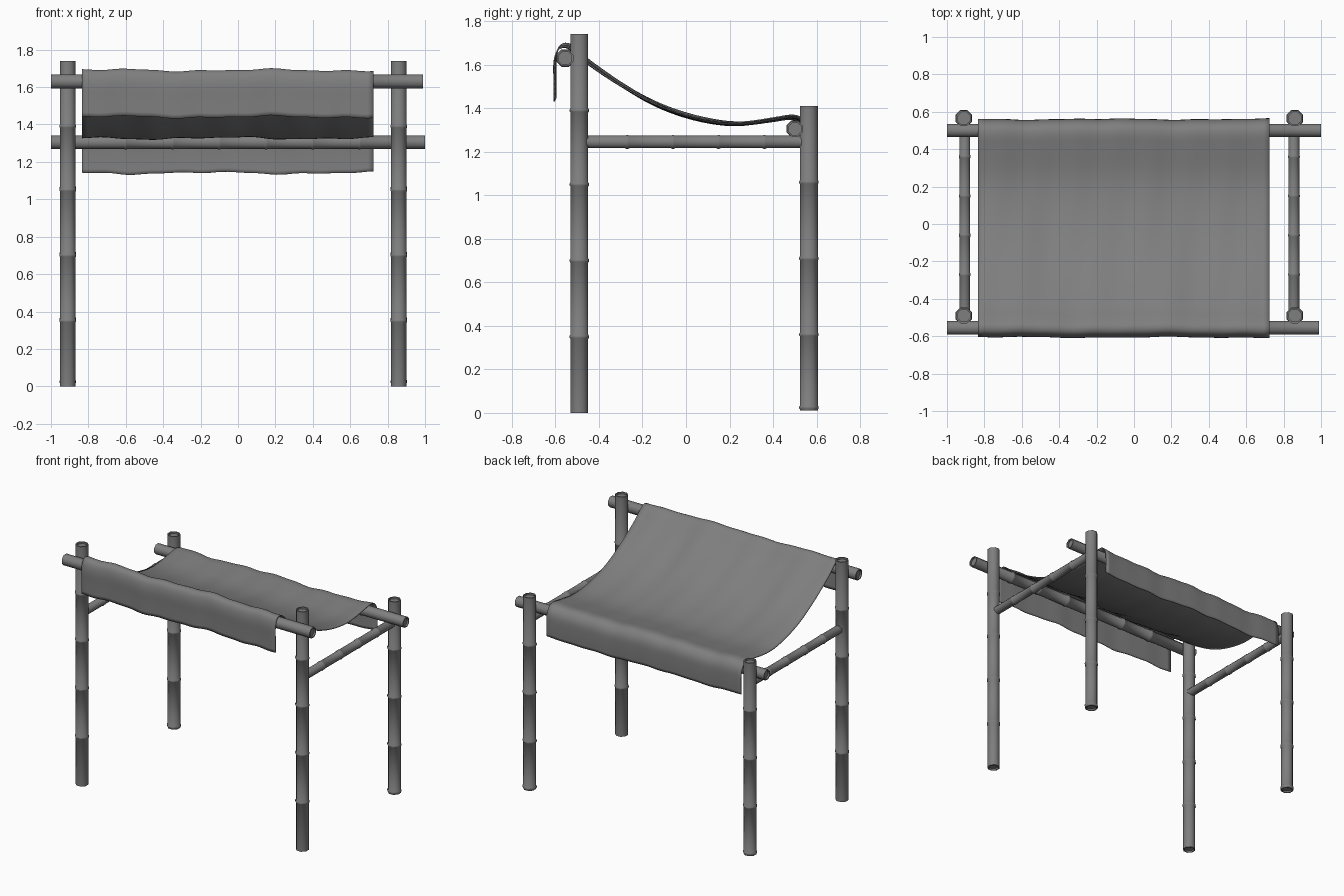
import bpy, bmesh, math
from mathutils import Vector, Matrix

cube = bpy.data.objects.get("Cube")
if cube:
    bpy.data.objects.remove(cube)

grey = bpy.data.materials.new("weathered_grey")
grey.use_nodes = True
colour = (0.21, 0.21, 0.21, 1)
grey.diffuse_color = colour
grey.node_tree.nodes["Principled BSDF"].inputs["Base Color"].default_value = colour


def finish(name, bm, angle):
    """Turn a bmesh into a smooth-shaded object."""
    bmesh.ops.recalc_face_normals(bm, faces=bm.faces)
    mesh = bpy.data.meshes.new(name)
    bm.to_mesh(mesh)
    bm.free()
    mesh.materials.append(grey)
    obj = bpy.data.objects.new(name, mesh)
    bpy.context.collection.objects.link(obj)
    bpy.ops.object.select_all(action='DESELECT')
    obj.select_set(True)
    bpy.context.view_layer.objects.active = obj
    bpy.ops.object.shade_smooth_by_angle(angle=math.radians(angle))
    return obj


def bamboo(name, start, end, radius, nodes, sides=8):
    """Lathe a cane from start to end, with raised rings at the node distances."""
    start, end = Vector(start), Vector(end)
    length = (end - start).length
    inner = radius * 0.8
    profile = [(inner, 0.012), (inner, 0), (radius, 0)]
    for n in nodes:
        profile += [(radius, n - 0.01), (radius * 1.1, n - 0.004),
                    (radius * 1.1, n + 0.004), (radius, n + 0.01)]
    profile += [(radius, length), (inner, length), (inner, length - 0.012)]

    bm = bmesh.new()
    rings = []
    for r, h in profile:
        rings.append([bm.verts.new((r * math.cos(a), r * math.sin(a), h))
                      for a in (math.tau * (i + 0.5) / sides for i in range(sides))])
    for low, high in zip(rings, rings[1:]):
        for i in range(sides):
            j = (i + 1) % sides
            bm.faces.new((low[i], low[j], high[j], high[i]))
    bm.faces.new(rings[0])
    bm.faces.new(rings[-1])
    turn = (end - start).to_track_quat('Z', 'Y').to_matrix().to_4x4()
    bm.transform(Matrix.Translation(start) @ turn)
    return finish(name, bm, 50)


# Upright poles and the side rails joining them
for side, x in (("right", -0.91), ("left", 0.86)):
    bamboo(f"front_pole_{side}", (x, -0.49, 0), (x, -0.49, 1.74), 0.044,
           [0.35, 0.70, 1.05, 1.39])
    bamboo(f"back_pole_{side}", (x, 0.565, 0.01), (x, 0.565, 1.41), 0.044,
           [0.015, 0.35, 0.70, 1.05])
    bamboo(f"side_rail_{side}", (x + 0.005 * (-1 if x > 0 else 1), -0.48, 1.245),
           (x + 0.005 * (-1 if x > 0 else 1), 0.55, 1.245), 0.031,
           [0.21, 0.42, 0.63, 0.84])

# Cross bars that carry the cloth
bar_nodes = [0.40 + 0.25 * i for i in range(6)]
bamboo("front_cross_bar", (-1, -0.555, 1.63), (0.99, -0.555, 1.63), 0.04, bar_nodes)
bamboo("back_cross_bar", (-1, 0.50, 1.305), (1, 0.50, 1.305), 0.038, bar_nodes)

# Cloth draped over both bars: side profile as (y, z)
drape = [(-0.602, 1.44), (-0.602, 1.53), (-0.602, 1.62), (-0.585, 1.675),
         (-0.55, 1.688), (-0.51, 1.665), (-0.44, 1.605), (-0.30, 1.51),
         (-0.15, 1.425), (0, 1.368), (0.15, 1.335), (0.27, 1.33),
         (0.40, 1.347), (0.48, 1.358), (0.525, 1.345), (0.553, 1.30),
         (0.558, 1.22), (0.556, 1.14)]


def spline(points, steps):
    """Smooth Catmull-Rom curve through the points."""
    pts = [Vector(p) for p in points]
    pts = [2 * pts[0] - pts[1]] + pts + [2 * pts[-1] - pts[-2]]
    out = []
    for a, b, c, d in zip(pts, pts[1:], pts[2:], pts[3:]):
        for s in range(steps):
            t = s / steps
            out.append(0.5 * (2 * b + (c - a) * t + (2 * a - 5 * b + 4 * c - d) * t ** 2
                              + (3 * b - a - 3 * c + d) * t ** 3))
    return out + [pts[-2]]


def ripple(x, y):
    """Gentle uneven folds across the width."""
    return (0.005 * math.sin(7.5 * x + 1.5 + 2 * y) + 0.003 * math.sin(17 * x + 3 * y)
            + 0.002 * math.sin(31 * x - 4 * y))


curve = spline(drape, 4)
columns = 48
bm = bmesh.new()
grid = []
for y, z in curve:
    row = []
    for i in range(columns + 1):
        x = -0.835 + 1.56 * i / columns
        w = ripple(x, y)
        row.append(bm.verts.new((x, y + 0.5 * w, z + w)))
    grid.append(row)
for a, b in zip(grid, grid[1:]):
    for i in range(columns):
        bm.faces.new((a[i], a[i + 1], b[i + 1], b[i]))
cloth = finish("cloth_canopy", bm, 60)
hem = cloth.modifiers.new("cloth_thickness", 'SOLIDIFY')
hem.thickness = 0.006
hem.offset = 0
